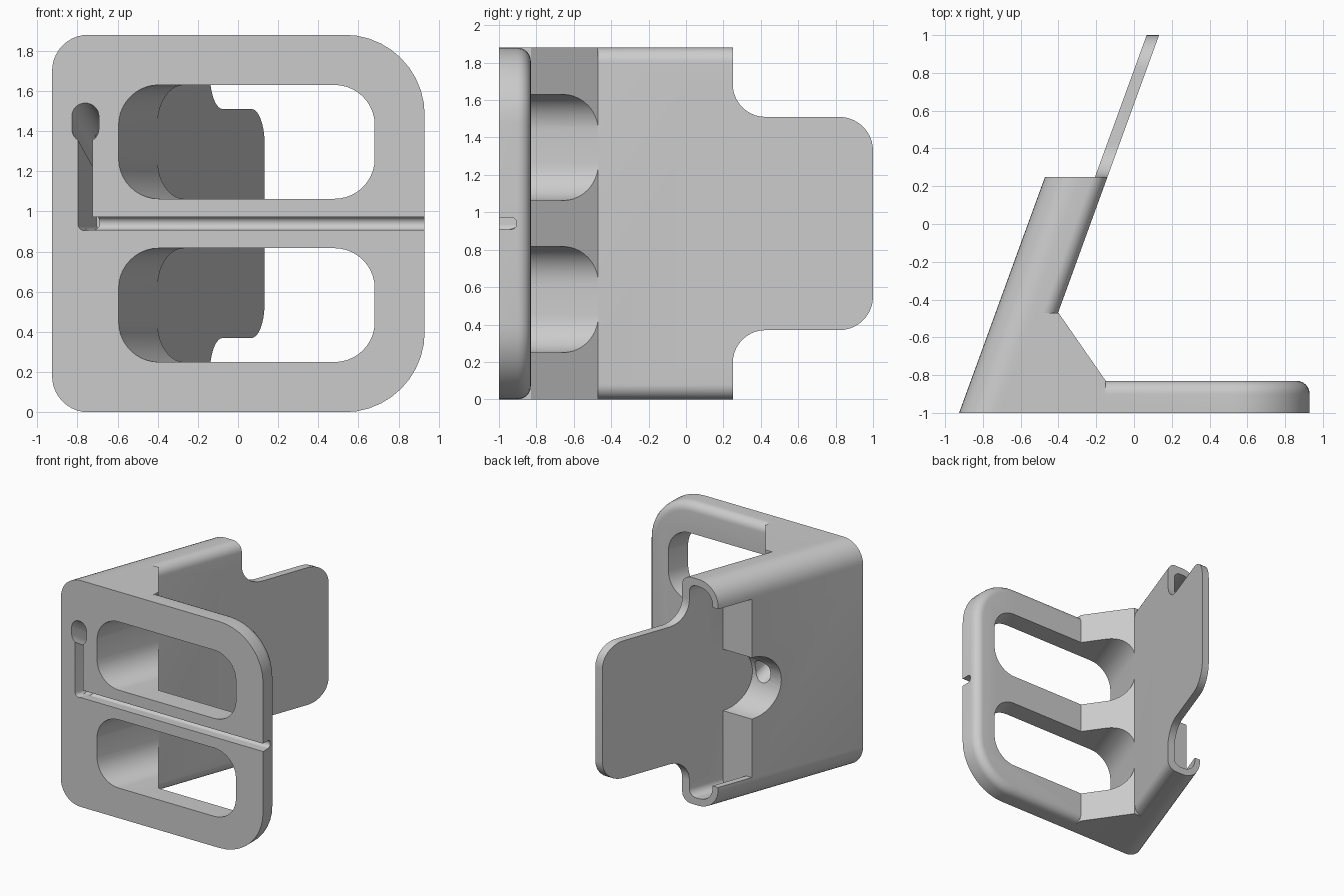
import bpy, bmesh, math
from mathutils import Vector

cube = bpy.data.objects.get("Cube")
if cube:
    bpy.data.objects.remove(cube, do_unlink=True)

LEAN = math.tan(math.radians(20))  # sideways lean of the sleeve per unit of depth
H = 1.88
MID = H / 2

grey = bpy.data.materials.new("light_grey")
grey.use_nodes = True
grey.diffuse_color = (0.6, 0.6, 0.6, 1)
grey.node_tree.nodes["Principled BSDF"].inputs["Base Color"].default_value = (0.6, 0.6, 0.6, 1)


def fillet(corners, steps=10):
    """Round each (a, b, radius) corner of a polygon, convex or concave."""
    out = []
    for i, (a, b, r) in enumerate(corners):
        p = Vector((a, b))
        if r == 0:
            out.append(p)
            continue
        to_prev = (Vector(corners[i - 1][:2]) - p).normalized()
        to_next = (Vector(corners[(i + 1) % len(corners)][:2]) - p).normalized()
        half = to_prev.angle(to_next) / 2
        centre = p + (to_prev + to_next).normalized() * (r / math.sin(half))
        start = p + to_prev * (r / math.tan(half)) - centre
        end = p + to_next * (r / math.tan(half)) - centre
        sweep = math.pi - 2 * half
        for k in range(steps + 1):
            t = k / steps
            out.append(centre + (start * math.sin((1 - t) * sweep)
                                 + end * math.sin(t * sweep)) / math.sin(sweep))
    return out


def rect(a0, a1, b0, b1, r_low=0, r_high=0):
    """Rectangle with one radius on the low-a side and one on the high-a side."""
    return fillet([(a0, b0, r_low), (a1, b0, r_high), (a1, b1, r_high), (a0, b1, r_low)])


def circle(a, b, r, n=40):
    return [Vector((a + r * math.cos(math.tau * k / n), b + r * math.sin(math.tau * k / n)))
            for k in range(n)]


# Placement of an outline point (a, b) at extrusion distance t
def along_y(a, b, t): return (a, t, b)
def leaning_y(a, b, t): return (a + LEAN * t, t, b)
def leaning_side(a, b, t): return (t + LEAN * a, a, b)
def along_x(a, b, t): return (t, a, b)
def along_z(a, b, t): return (a, b, t)
def falling_y(a, b, t): return (a + LEAN * t, t, b - 0.66 * (t + 1))


def prism(name, outline, place, lo, hi):
    bm = bmesh.new()
    low = [bm.verts.new(place(p.x, p.y, lo)) for p in outline]
    high = [bm.verts.new(place(p.x, p.y, hi)) for p in outline]
    bm.faces.new(low)
    bm.faces.new(high)
    for i in range(len(low)):
        bm.faces.new((low[i - 1], low[i], high[i], high[i - 1]))
    bmesh.ops.recalc_face_normals(bm, faces=bm.faces)
    mesh = bpy.data.meshes.new(name)
    bm.to_mesh(mesh)
    bm.free()
    mesh.materials.append(grey)
    obj = bpy.data.objects.new(name, mesh)
    bpy.context.collection.objects.link(obj)
    return obj


def combine(target, tool, operation):
    mod = target.modifiers.new(operation, "BOOLEAN")
    mod.operation = operation
    mod.solver = "EXACT"
    mod.object = tool
    bpy.context.view_layer.objects.active = target
    bpy.ops.object.modifier_apply(modifier=mod.name)
    bpy.data.objects.remove(tool, do_unlink=True)


# Leaning sleeve body
bracket = prism("bracket", rect(-0.562, -0.231, 0, H, 0.18, 0.08), leaning_y, -1, 0.25)

# Front frame with its back rim rounded over
frame = prism("front_frame", rect(-0.5, 0.93, 0, H, 0, 0.4), along_y, -1, -0.83)
bm = bmesh.new()
bm.from_mesh(frame.data)
rim = [e for e in bm.edges
       if all(v.co.y > -0.84 for v in e.verts) and any(v.co.x > -0.4 for v in e.verts)]
bmesh.ops.bevel(bm, geom=rim, offset=0.07, segments=6, profile=0.5, affect="EDGES")
bm.to_mesh(frame.data)
bm.free()

# Diagonal gusset in the inside corner
gusset = prism("gusset", [Vector(p) for p in ((-0.714, -1), (-0.15, -1), (-0.15, -0.83),
                                              (-0.4, -0.47), (-0.521, -0.47))], along_z, 0, H)

# Thin rear tongue flaring into the sleeve wall
tongue = prism("rear_tongue", fillet([
    (0.1, 0.19, 0), (0.25, 0.19, 0), (0.25, 0.37, 0.175), (1, 0.37, 0.18),
    (1, 1.51, 0.18), (0.25, 1.51, 0.175), (0.25, 1.69, 0), (0.1, 1.69, 0)]),
    leaning_side, -0.297, -0.231)

# Pocket inside the sleeve, its open side and the round finger notch
pocket = prism("pocket", rect(-0.51, -0.297, 0.06, H - 0.06, 0.12, 0.06), leaning_y, -0.04, 0.5)
opening = prism("pocket_opening", rect(-0.8, -0.36, 0.2, H - 0.2), leaning_y, -0.04, 0.5)
notch = prism("finger_notch", circle(-0.04, MID, 0.255), leaning_side, -0.8, -0.297)

for part in (pocket, opening, notch):
    combine(bracket, part, "DIFFERENCE")
for part in (frame, gusset, tongue):
    combine(bracket, part, "UNION")

# Two rounded windows, cut along the lean
for z in (0.25, 1.063):
    window = prism("window", rect(-0.231, 1.045, z, z + 0.567, 0.2, 0.2), leaning_y, -1.2, -0.3)
    combine(bracket, window, "DIFFERENCE")

# Cable route: front keyhole falling to the pocket, upright slot, sideways groove
cable = [
    prism("cable_hole", rect(-0.464, -0.329, 1.345, 1.54, 0.067, 0.067), falling_y, -1.1, -0.2),
    prism("cable_slot", rect(-0.432, -0.36, 0.905, 1.4, 0.03, 0.03), leaning_y, -1.1, -0.75),
    prism("cable_groove", rect(-1.1, -0.905, 0.908, 0.973, 0, 0.032), along_x, -0.76, 1.1),
]
for part in cable:
    combine(bracket, part, "DIFFERENCE")

bpy.ops.object.select_all(action="DESELECT")
bracket.select_set(True)
bpy.context.view_layer.objects.active = bracket
bpy.ops.object.shade_smooth_by_angle(angle=math.radians(30))
